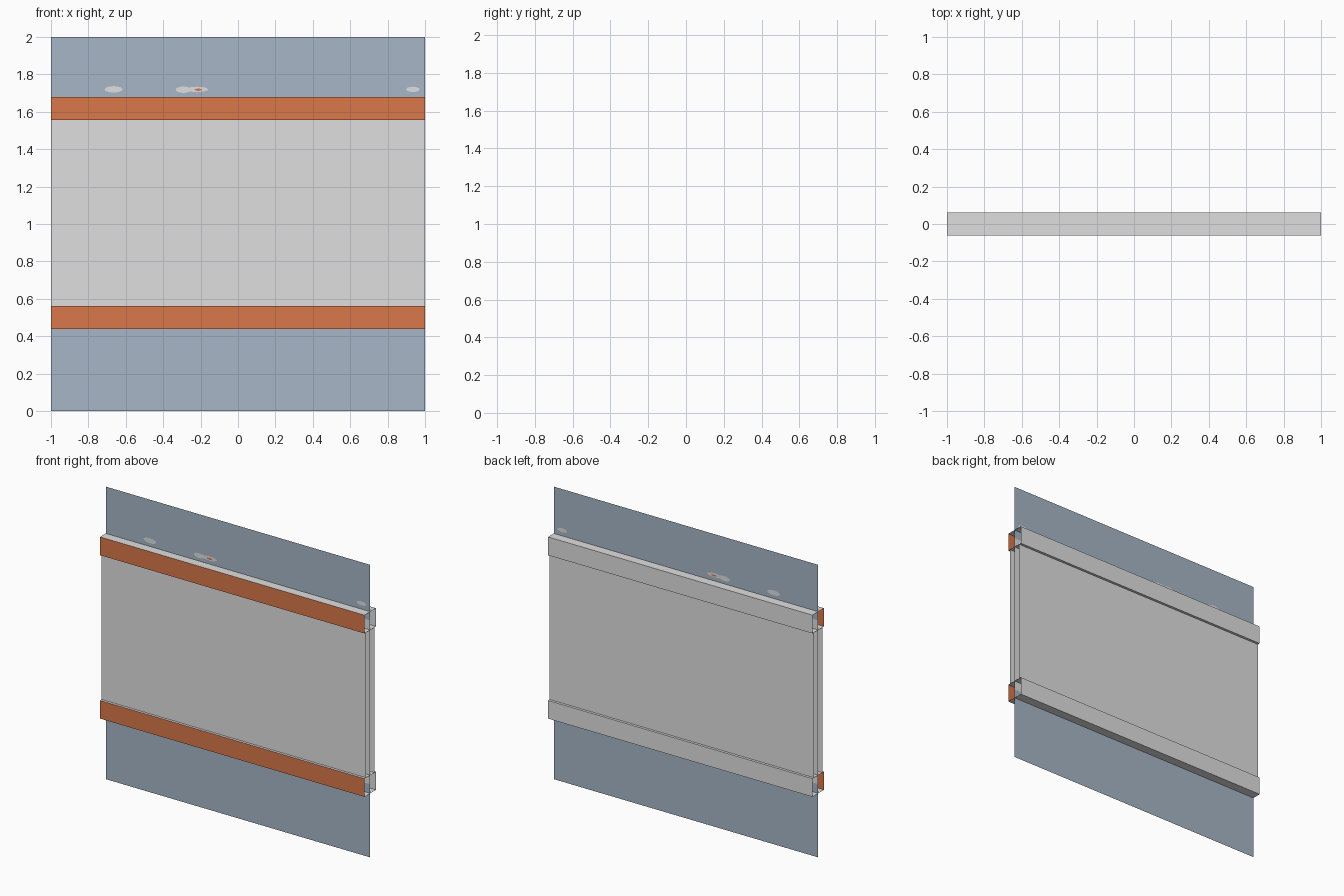
import bpy, math

if "Cube" in bpy.data.objects:
    bpy.data.objects.remove(bpy.data.objects["Cube"])

def mat(name, rgb):
    m = bpy.data.materials.new(name)
    m.diffuse_color = (*rgb, 1)
    m.use_nodes = True
    m.node_tree.nodes["Principled BSDF"].inputs["Base Color"].default_value = m.diffuse_color
    return m

GREY = mat("light grey", (0.74, 0.74, 0.74))
BLUE = mat("slate blue", (0.385, 0.47, 0.57))
RUST = mat("rust orange", (0.70, 0.185, 0.068))

def build(name, verts, faces, mats, idx=None):
    me = bpy.data.meshes.new(name)
    me.from_pydata(verts, [], faces)
    for m in mats:
        me.materials.append(m)
    for p, i in zip(me.polygons, idx or [0] * len(faces)):
        p.material_index = i
    ob = bpy.data.objects.new(name, me)
    bpy.context.collection.objects.link(ob)
    return ob

def extrude_profile(name, pts, mats, idx, closed=False):
    """Sweep a (y, z) profile along the full width, leaving the ends open."""
    n = len(pts)
    verts = [(x, y, z) for x in (-1, 1) for y, z in pts]
    faces = [(i, n + i, n + (i + 1) % n, (i + 1) % n)
             for i in range(n if closed else n - 1)]
    return build(name, verts, faces, mats, idx)

# Thin centre sheet: blue above and below, grey where it runs between the walls
extrude_profile("centre_sheet", [(0, 0), (0, 0.50), (0, 1.62), (0, 2)],
                [BLUE, GREY], [0, 1, 0])

# Open-ended box rails with a rust coloured front
for name, z0, z1 in (("lower_rail", 0.438, 0.562), ("upper_rail", 1.555, 1.68)):
    f, b = -0.0625, 0.0625
    extrude_profile(name, [(f, z1), (f, z0), (b, z0), (b, z1)],
                    [GREY, RUST], [1, 0, 0, 0], closed=True)

# Front and back walls between the rails
extrude_profile("front_wall", [(-0.045, 1.555), (-0.045, 0.562)], [GREY], [0])
extrude_profile("back_wall", [(0.045, 0.562), (0.045, 1.555)], [GREY], [0])

# Worn paint patches just above the upper rail, on both sides of the sheet
def patch(name, x, z, rx, rz, m, off):
    for side, label in ((-1, "front"), (1, "back")):
        ring = [(x + rx * math.cos(a * math.tau / 16), side * off,
                 z + rz * math.sin(a * math.tau / 16)) for a in range(16)]
        face = tuple(range(16)) if side < 0 else tuple(reversed(range(16)))
        build(f"{name}_{label}", ring, [face], [m])

patch("worn_patch_left", -0.665, 1.72, 0.048, 0.017, GREY, 0.002)
patch("worn_patch_middle", -0.293, 1.718, 0.04, 0.017, GREY, 0.002)
patch("worn_patch_middle_tail", -0.22, 1.72, 0.06, 0.014, GREY, 0.0025)
patch("rust_spot", -0.213, 1.718, 0.02, 0.006, RUST, 0.0035)
patch("worn_patch_right", 0.935, 1.72, 0.036, 0.014, GREY, 0.002)
